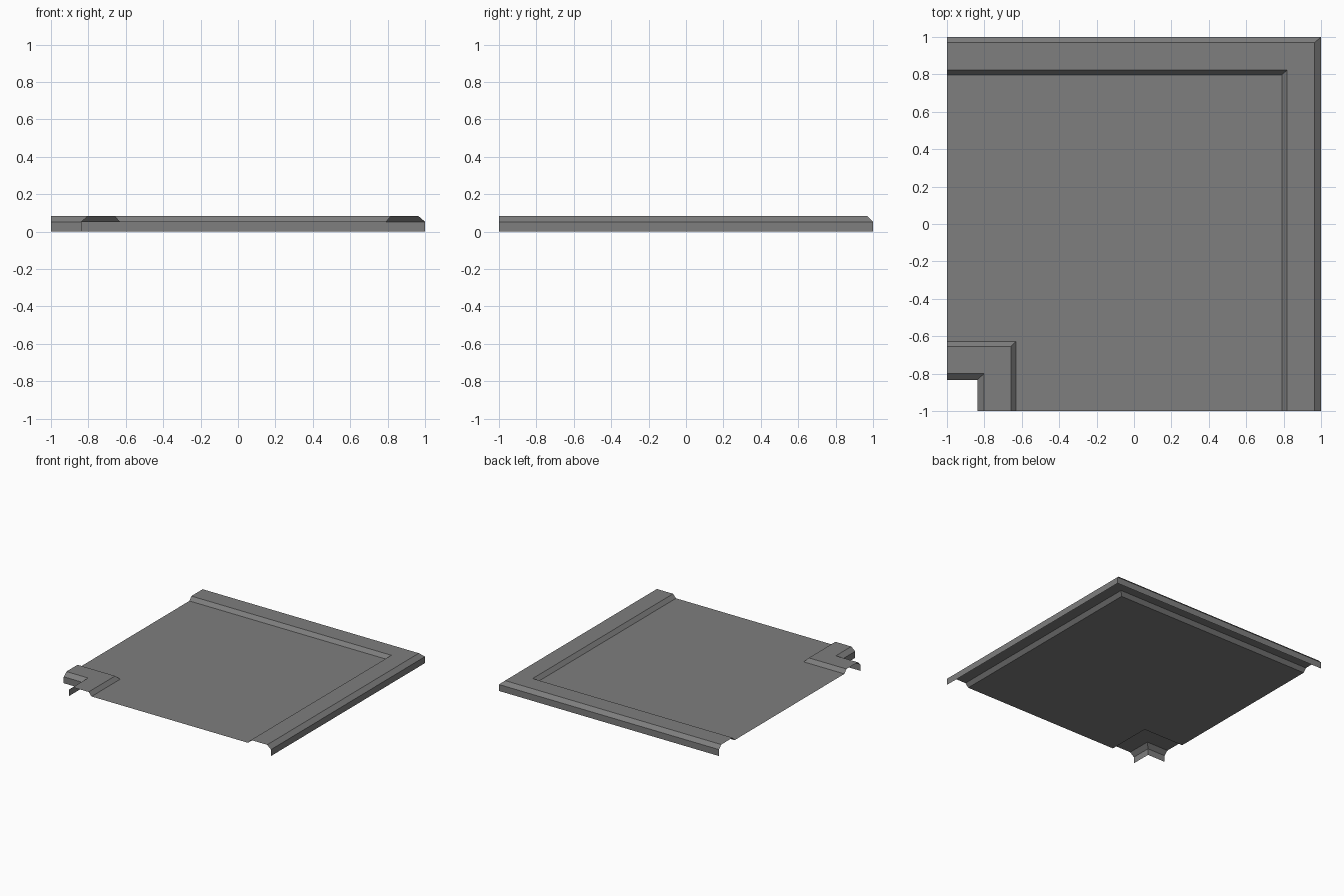
import bpy

if "Cube" in bpy.data.objects:
    bpy.data.objects.remove(bpy.data.objects["Cube"])

grey = bpy.data.materials.new("grey")
grey.diffuse_color = (0.21, 0.21, 0.21, 1)
grey.use_nodes = True
grey.node_tree.nodes["Principled BSDF"].inputs["Base Color"].default_value = grey.diffuse_color

LOW, TOP = 0.053, 0.083   # floor level and rim height


def sweep_l(name, profile):
    """Sweep (x, y, z) profile points along an L from the front edge to the left edge."""
    verts, faces = [], []
    for x, y, z in profile:
        verts += [(x, -1, z), (x, y, z), (-1, y, z)]
    for i in range(len(profile) - 1):
        for j in range(2):
            a = 3 * i + j
            faces.append((a, a + 1, a + 4, a + 3))
    mesh = bpy.data.meshes.new(name)
    mesh.from_pydata(verts, [], faces)
    mesh.materials.append(grey)
    obj = bpy.data.objects.new(name, mesh)
    bpy.context.collection.objects.link(obj)
    return obj


# Raised rim on the right and back: wall, bevel, flat top, inner slope
sweep_l("outer_rim", [(1, 1, 0), (1, 1, LOW), (0.965, 0.97, TOP),
                      (0.818, 0.823, TOP), (0.791, 0.797, LOW)])

# Flat floor between the two rims
sweep_l("floor", [(0.791, 0.797, LOW), (-0.631, -0.628, LOW)])

# Small rim around the cut-out front left corner
sweep_l("corner_rim", [(-0.631, -0.628, LOW), (-0.658, -0.655, TOP),
                       (-0.802, -0.80, TOP), (-0.838, -0.834, LOW),
                       (-0.838, -0.834, 0)])
